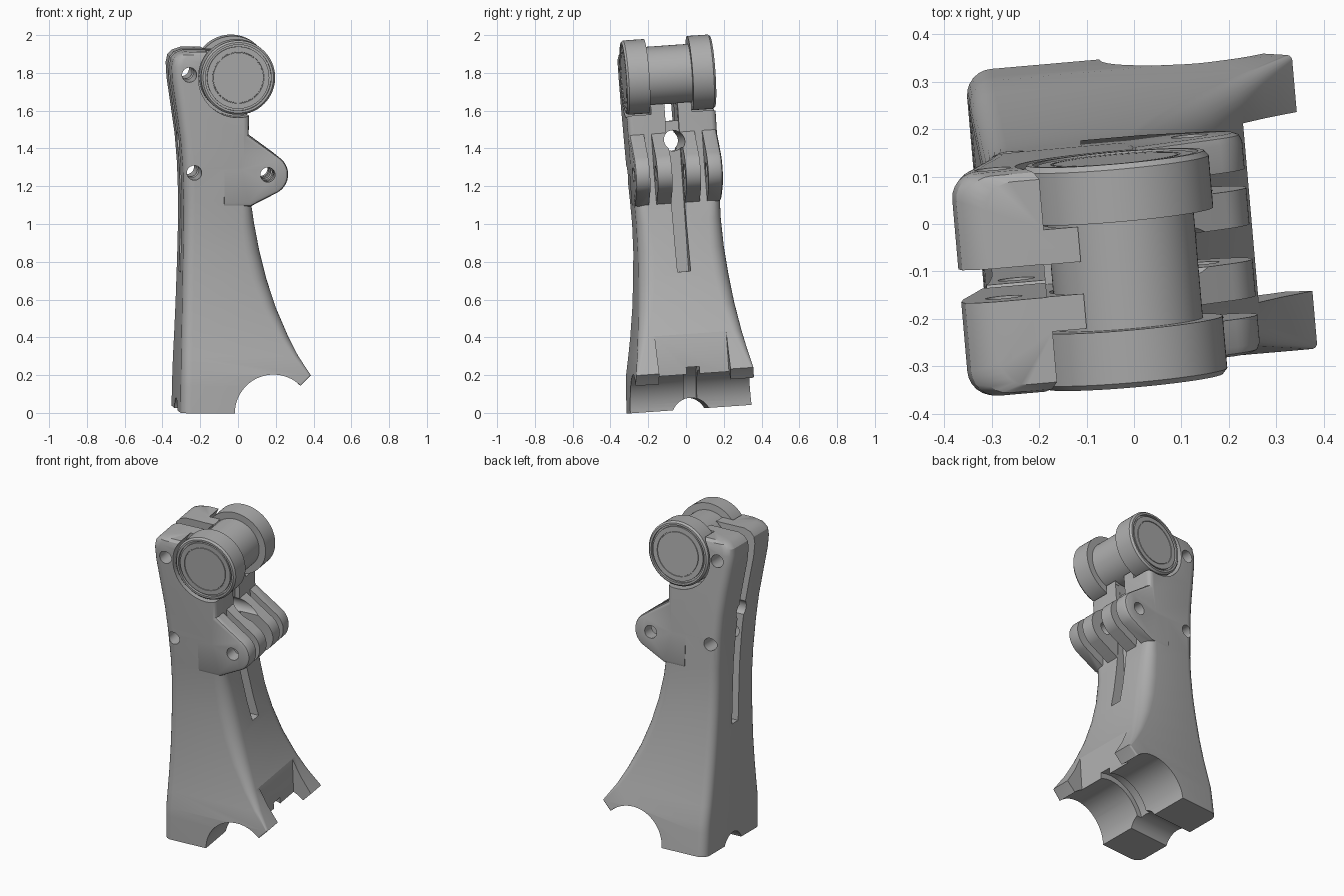
import bpy, bmesh, math
from mathutils import Matrix, Vector

if "Cube" in bpy.data.objects:
    bpy.data.objects.remove(bpy.data.objects["Cube"])

grey = bpy.data.materials.new("plain_grey")
grey.use_nodes = True
grey.diffuse_color = (0.42, 0.42, 0.42, 1)
grey.node_tree.nodes["Principled BSDF"].inputs["Base Color"].default_value = grey.diffuse_color

# The whole assembly leans and turns slightly
LEAN = (Matrix.Translation((0, 0.03, 0.02)) @ Matrix.Rotation(math.radians(5), 4, 'Z')
        @ Matrix.Rotation(math.radians(4), 4, 'X'))
AXLE = (-0.03, 1.775)


def finish(bm, name):
    bmesh.ops.recalc_face_normals(bm, faces=bm.faces)
    me = bpy.data.meshes.new(name)
    bm.to_mesh(me)
    bm.free()
    me.materials.append(grey)
    ob = bpy.data.objects.new(name, me)
    bpy.context.collection.objects.link(ob)
    return ob


def box(x0, x1, y0, y1, z0, z1):
    bm = bmesh.new()
    size = Matrix.Diagonal((x1 - x0, y1 - y0, z1 - z0, 1))
    mid = Matrix.Translation(((x0 + x1) / 2, (y0 + y1) / 2, (z0 + z1) / 2))
    bmesh.ops.create_cube(bm, size=1, matrix=mid @ size)
    return finish(bm, "cutter")


def cylinder(axis, centre, radius, length, sides=64):
    bm = bmesh.new()
    turn = Matrix.Rotation(math.pi / 2, 4, 'X' if axis == 'Y' else 'Y')
    bmesh.ops.create_cone(bm, cap_ends=True, segments=sides, radius1=radius, radius2=radius,
                          depth=length, matrix=Matrix.Translation(centre) @ turn)
    return finish(bm, "cutter")


def combine(target, other, operation):
    mod = target.modifiers.new("combine", 'BOOLEAN')
    mod.operation, mod.object, mod.solver = operation, other, 'EXACT'
    bpy.context.view_layer.objects.active = target
    bpy.ops.object.modifier_apply(modifier=mod.name)
    bpy.data.objects.remove(other)


def smooth(ob, angle=30):
    bpy.ops.object.select_all(action='DESELECT')
    ob.select_set(True)
    bpy.context.view_layer.objects.active = ob
    bpy.ops.object.shade_smooth_by_angle(angle=math.radians(angle))


def rounded_section(x0, x1, half, r_left, r_right, z, steps=6):
    pts = []
    for cx, cy, r, start in ((x1 - r_right, half - r_right, r_right, 0),
                             (x0 + r_left, half - r_left, r_left, 90),
                             (x0 + r_left, r_left - half, r_left, 180),
                             (x1 - r_right, r_right - half, r_right, 270)):
        for i in range(steps + 1):
            a = math.radians(start + 90 * i / steps)
            pts.append(Vector((cx + r * math.cos(a), cy + r * math.sin(a), z)))
    return pts


# Leg body: rounded sections lofted upward (z, left x, right x, half width, right fillet)
SECTIONS = [
    (0.0, -0.33, 0.20, 0.323, 0.01), (0.145, -0.328, 0.305, 0.316, 0.01),
    (0.2, -0.327, 0.36, 0.312, 0.012), (0.3, -0.325, 0.295, 0.293, 0.03),
    (0.4, -0.322, 0.245, 0.276, 0.05), (0.55, -0.318, 0.182, 0.255, 0.07),
    (0.7, -0.315, 0.133, 0.24, 0.08), (0.85, -0.312, 0.095, 0.229, 0.08),
    (1.0, -0.31, 0.065, 0.225, 0.07), (1.12, -0.31, 0.045, 0.228, 0.05),
    (1.3, -0.317, 0.03, 0.234, 0.04), (1.45, -0.33, 0.03, 0.236, 0.03),
    (1.6, -0.352, 0.03, 0.237, 0.03), (1.75, -0.375, 0.03, 0.237, 0.03),
    (1.83, -0.38, 0.03, 0.237, 0.03), (1.87, -0.372, 0.03, 0.236, 0.03),
    (1.895, -0.35, 0.03, 0.23, 0.03), (1.91, -0.31, 0.03, 0.215, 0.03)]
bm = bmesh.new()
loops = [[bm.verts.new(p) for p in rounded_section(x0, x1, w, 0.055, r, z)]
         for z, x0, x1, w, r in SECTIONS]
for low, high in zip(loops, loops[1:]):
    for i in range(len(low)):
        j = (i + 1) % len(low)
        bm.faces.new((low[i], low[j], high[j], high[i]))
bm.faces.new(loops[0][::-1])
bm.faces.new(loops[-1])
body = finish(bm, "leg_body")


# Four hinge lugs on the inner side, outer pair with rounded outer edges
def lug(y0, y1, inset0, inset1):
    outline = [(-0.1, 1.09), (0.04, 1.09)]
    for i in range(17):
        a = math.radians(-60 + 115 * i / 16)
        outline.append((0.13 + 0.11 * math.cos(a), 1.26 + 0.11 * math.sin(a)))
    outline += [(0.0, 1.49), (-0.1, 1.49)]
    bm = bmesh.new()
    rings = []
    layers = [(y0, inset0), (y0 + inset0 * 0.3, inset0 * 0.3), (y0 + inset0, 0),
              (y1 - inset1, 0), (y1 - inset1 * 0.3, inset1 * 0.3), (y1, inset1)]
    for y, d in layers:
        shrink = 1 - d / 0.2
        rings.append([bm.verts.new((-0.1 + (x + 0.1) * (1 - d / 0.34), y,
                                    1.28 + (z - 1.28) * shrink)) for x, z in outline])
    for a, b in zip(rings, rings[1:]):
        for i in range(len(a)):
            j = (i + 1) % len(a)
            bm.faces.new((a[i], a[j], b[j], b[i]))
    bm.faces.new(rings[0])
    bm.faces.new(rings[-1])
    bmesh.ops.remove_doubles(bm, verts=bm.verts, dist=1e-5)
    return finish(bm, "lug")


for y0, y1, a, b in ((-0.2335, -0.155, 0.02, 0), (-0.115, -0.037, 0, 0),
                     (0.037, 0.115, 0, 0), (0.155, 0.2335, 0, 0.02)):
    combine(body, lug(y0, y1, a, b), 'UNION')

# Cuts through the body
cuts = [
    cylinder('Y', (0.16, 0, 0), 0.205, 1),                    # foot bore
    cylinder('Y', (0.16, 0, 0), 0.24, 0.07),                  # groove in the bore
    cylinder('X', (0, 0, -0.045), 0.105, 2),                  # small cross bore
    box(0.245, 0.6, -0.19, 0.19, -0.1, 0.6),                  # gap between the feet
    cylinder('Y', (AXLE[0], 0, AXLE[1]), 0.163, 1),           # drum seat
    cylinder('X', (0, 0, 1.425), 0.055, 2, 32),               # cross hole
    box(-0.6, -0.2, -0.035, 0.035, 0.73, 2.1),                # outer slot
    box(0.0, 0.6, -0.035, 0.035, 0.73, 1.6),                  # inner slot
    box(-0.6, 0.6, -0.034, 0.034, 1.53, 2.2),                 # through slot at the top
]
for side in (-1, 1):                                          # roller seats
    cuts.append(cylinder('Y', (AXLE[0], side * 0.308, AXLE[1]), 0.212, 0.4))
for x, z in ((-0.26, 1.27), (-0.29, 1.79), (0.13, 1.26)):     # pin holes
    cuts.append(cylinder('Y', (x, 0, z), 0.039, 1, 32))
for cut in cuts:
    combine(body, cut, 'DIFFERENCE')
body.matrix_world = LEAN
smooth(body)


# Turned parts on the axle: profile points are (radius, distance along y)
def turned(name, profile, segments=72):
    bm = bmesh.new()
    verts = [bm.verts.new((r, y, 0)) for r, y in profile]
    edges = [bm.edges.new(pair) for pair in zip(verts, verts[1:])]
    bmesh.ops.spin(bm, geom=verts + edges, axis=(0, 1, 0), cent=(0, 0, 0),
                   angle=math.tau, steps=segments, use_duplicate=False)
    bmesh.ops.remove_doubles(bm, verts=bm.verts, dist=1e-5)
    ob = finish(bm, name)
    ob.matrix_world = LEAN @ Matrix.Translation((AXLE[0], 0, AXLE[1]))
    smooth(ob)


turned("centre_drum", [(0, -0.14), (0.155, -0.14), (0.155, 0.14), (0, 0.14)])
for side, name in ((-1, "front_roller"), (1, "back_roller")):
    shape = [(0, 0.115), (0.197, 0.115), (0.197, 0.226), (0.187, 0.237), (0.175, 0.237),
             (0.175, 0.222), (0.165, 0.222), (0.165, 0.234), (0.137, 0.234),
             (0.136, 0.23), (0.133, 0.23), (0.132, 0.234), (0, 0.234)]
    turned(name, [(r, side * y) for r, y in shape])
